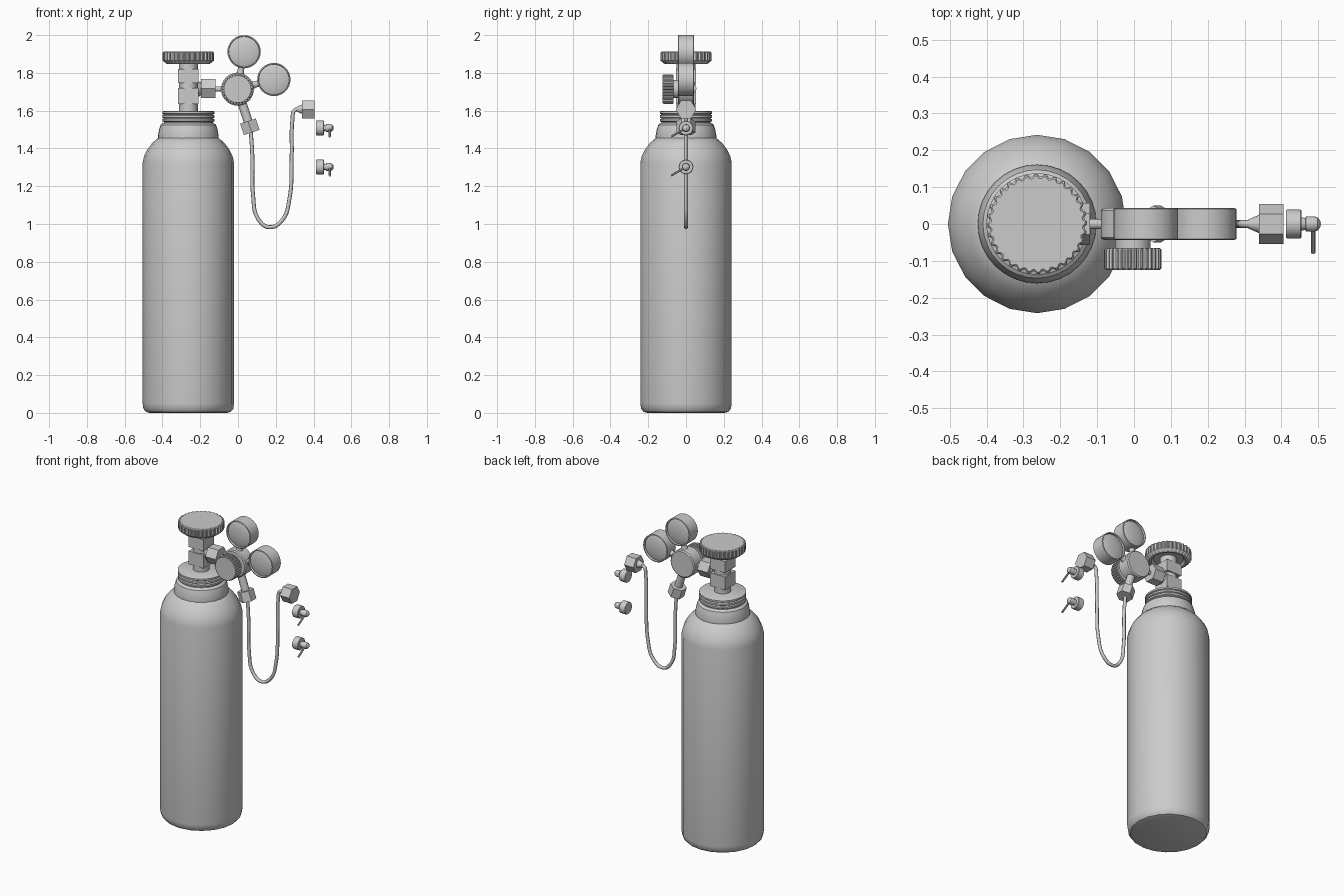
import bpy, bmesh, math
from mathutils import Vector

if "Cube" in bpy.data.objects:
    bpy.data.objects.remove(bpy.data.objects["Cube"])


def lathe(name, prof, origin, axis=(0, 0, 1), segs=24, teeth=0, depth=0.93, limit=0.0, smooth=True):
    """Revolve (radius, height) points about an axis; optional teeth on points wider than limit."""
    q = Vector(axis).to_track_quat('Z', 'Y')
    o = Vector(origin)
    n = teeth * 4 if teeth else segs
    bm = bmesh.new()
    rings = []
    for r, h in prof:
        ring = []
        for i in range(n):
            k = depth if teeth and r > limit and i % 4 > 1 else 1.0
            a = 2 * math.pi * i / n
            ring.append(bm.verts.new(o + q @ Vector((r * k * math.cos(a), r * k * math.sin(a), h))))
        rings.append(ring)
    for a, b in zip(rings, rings[1:]):
        for i in range(n):
            j = (i + 1) % n
            bm.faces.new((a[i], a[j], b[j], b[i]))
    for end, ring in ((0, rings[0]), (-1, rings[-1])):
        if prof[end][0] > 0:
            bm.faces.new(ring)
    bmesh.ops.remove_doubles(bm, verts=bm.verts, dist=1e-5)
    bmesh.ops.recalc_face_normals(bm, faces=bm.faces)
    me = bpy.data.meshes.new(name)
    bm.to_mesh(me)
    bm.free()
    ob = bpy.data.objects.new(name, me)
    bpy.context.collection.objects.link(ob)
    if smooth:
        bpy.ops.object.select_all(action='DESELECT')
        ob.select_set(True)
        bpy.context.view_layer.objects.active = ob
        bpy.ops.object.shade_smooth_by_angle(angle=math.radians(32))
    return ob


def rod(name, a, b, r1, r2=None, segs=16, smooth=True):
    """Cylinder, cone or hexagonal bar between two points."""
    d = Vector(b) - Vector(a)
    return lathe(name, [(r1, 0), (r1 if r2 is None else r2, d.length)], a, d, segs, smooth=smooth)


def box(name, centre, size):
    bpy.ops.mesh.primitive_cube_add(size=1, location=centre)
    ob = bpy.context.object
    ob.name = name
    ob.scale = size
    return ob


TX = -0.263

# Tank with domed shoulder
lathe("tank", [(0.205, 0), (0.225, 0.006), (0.238, 0.022), (0.242, 0.05), (0.242, 1.325), (0.234, 1.36),
               (0.217, 1.395), (0.19, 1.43), (0.155, 1.46), (0.1, 1.47)], (TX, 0, 0), segs=20)
# Collar and threaded neck
lathe("collar", [(0.16, 1.445), (0.161, 1.465), (0.155, 1.50), (0.147, 1.525), (0.132, 1.536)], (TX, 0, 0), segs=32)
neck = [(0.13, 1.53)]
for i in range(3):
    z = 1.54 + i * 0.02
    neck += [(0.13, z), (0.138, z + 0.004), (0.138, z + 0.015), (0.13, z + 0.019)]
lathe("threaded_neck", neck, (TX, 0, 0), segs=32)

# Valve stem, blocks and handwheel
rod("valve_stem", (TX, 0, 1.59), (TX, 0, 1.87), 0.05)
box("valve_block_lower", (TX, 0, 1.677), (0.108, 0.108, 0.085))
box("valve_block_upper", (TX, 0, 1.783), (0.108, 0.108, 0.075))
lathe("handwheel", [(0.05, 1.862), (0.088, 1.862), (0.1, 1.847), (0.113, 1.847), (0.136, 1.865), (0.136, 1.907),
                    (0.13, 1.912), (0, 1.912)], (TX, 0, 0), teeth=32, depth=0.95, limit=0.128, smooth=False)

# Connection from valve to regulator
C = Vector((-0.003, 0, 1.714))
rod("inlet_taper", (-0.215, 0, 1.715), (-0.19, 0, 1.715), 0.045, 0.03)
rod("inlet_nut", (-0.195, 0, 1.717), (-0.12, 0, 1.717), 0.057, segs=6, smooth=False)
rod("inlet_pipe", (-0.13, 0, 1.715), (-0.05, 0, 1.714), 0.014)

# Regulator body and its ribbed knob
lathe("regulator_body", [(0, -0.043), (0.08, -0.043), (0.087, -0.037), (0.087, 0.037), (0.08, 0.043), (0, 0.043)],
      C, (0, -1, 0), 32)
rod("knob_shaft", C + Vector((0, -0.04, 0)), C + Vector((0, -0.07, 0)), 0.048, segs=24)
lathe("regulator_knob", [(0, 0.065), (0.072, 0.065), (0.078, 0.07), (0.078, 0.12), (0.072, 0.125), (0, 0.125)],
      C, (0, -1, 0), teeth=30, depth=0.93, limit=0.075, smooth=False)

# Two pressure gauges with domed faces
half = [(0, 0.043), (0.035, 0.041), (0.062, 0.037), (0.08, 0.031), (0.082, 0.043), (0.088, 0.041)]
gauge = half + [(r, -h) for r, h in reversed(half)]
for name, g in (("upper", Vector((0.032, 0, 1.912))), ("right", Vector((0.19, 0, 1.765)))):
    lathe(name + "_gauge", gauge, g, (0, -1, 0), 32)
    rod(name + "_gauge_pipe", C, g, 0.017)
    rod(name + "_gauge_socket", C.lerp(g, 0.4), C.lerp(g, 0.5), 0.022, 0.016)

# Outlet under the regulator
d = Vector((0.066, 0, -0.2)).normalized()
rod("outlet_pipe", C + d * 0.07, C + d * 0.19, 0.024)
rod("outlet_nut", C + d * 0.178, C + d * 0.242, 0.05, segs=6, smooth=False)

# Hose
pts = [(0.068, 1.49), (0.076, 1.36), (0.08, 1.15), (0.105, 1.03), (0.165, 0.983), (0.235, 1.022),
       (0.272, 1.13), (0.284, 1.35), (0.289, 1.56), (0.298, 1.6), (0.345, 1.61)]
cu = bpy.data.curves.new("hose", 'CURVE')
cu.dimensions = '3D'
cu.bevel_depth = 0.0105
cu.bevel_resolution = 2
cu.resolution_u = 6
cu.use_fill_caps = True
sp = cu.splines.new('BEZIER')
sp.bezier_points.add(len(pts) - 1)
for p, (x, z) in zip(sp.bezier_points, pts):
    p.co = (x, 0, z)
    p.handle_left_type = p.handle_right_type = 'AUTO'
bpy.context.collection.objects.link(bpy.data.objects.new("hose", cu))
rod("hose_end_cone", (0.31, 0, 1.608), (0.342, 0, 1.608), 0.012, 0.026)
rod("hose_end_nut", (0.339, 0, 1.606), (0.405, 0, 1.606), 0.054, segs=6, smooth=False)

# Two loose outlet adaptors with angled spigots
for name, z in (("upper", 1.508), ("lower", 1.302)):
    lathe(name + "_adaptor", [(0.037, 0), (0.039, 0.003), (0.039, 0.039), (0.036, 0.042), (0.018, 0.042),
                              (0.016, 0.052), (0.021, 0.054), (0.021, 0.074), (0.018, 0.085), (0.01, 0.092), (0, 0.094)],
          (0.413, 0, z), (1, 0, 0), 20)
    rod(name + "_spigot", (0.486, 0, z), (0.486, -0.078, z - 0.045), 0.006, segs=10)
